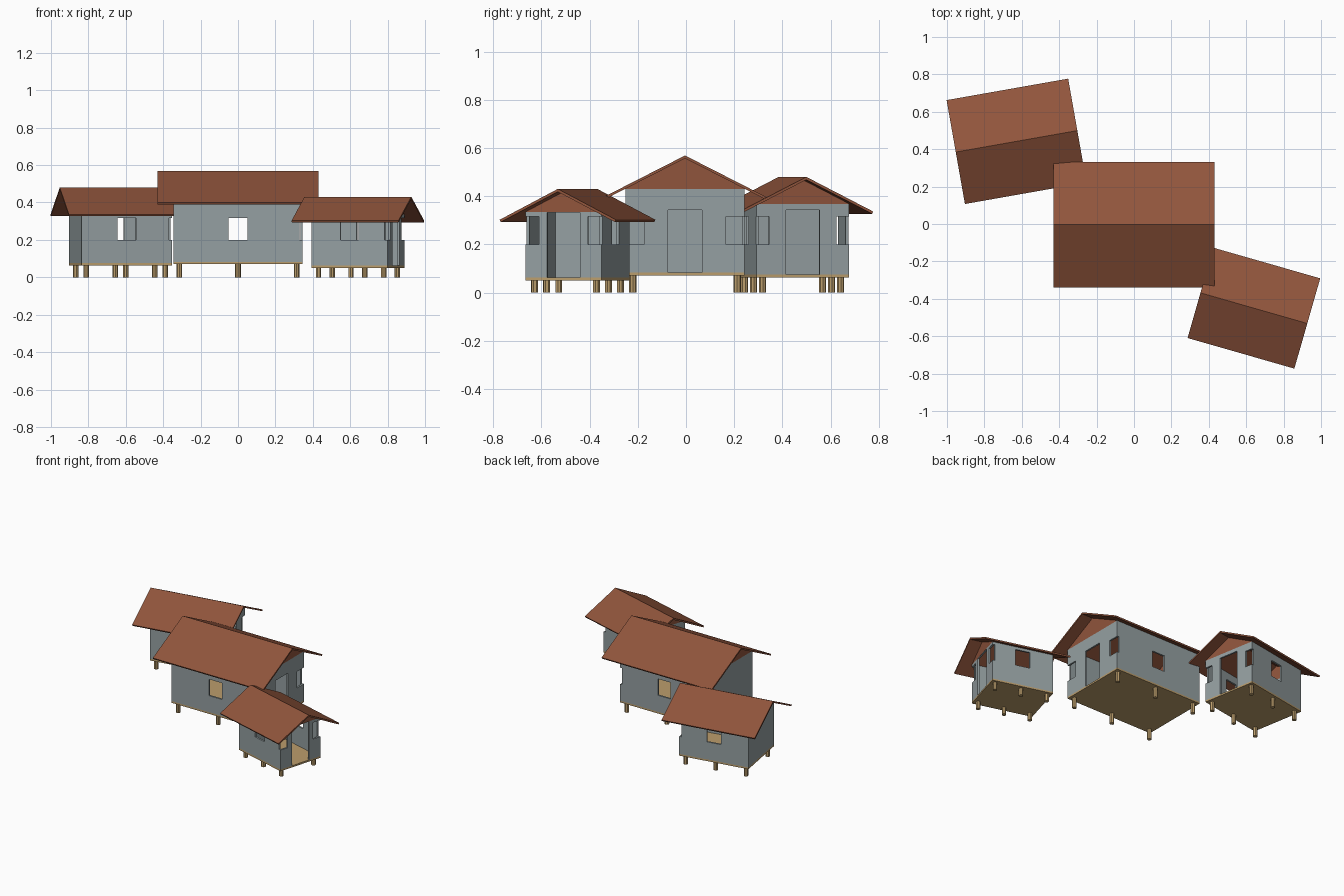
import bpy, bmesh, math
from mathutils import Matrix, Vector

if "Cube" in bpy.data.objects:
    bpy.data.objects.remove(bpy.data.objects["Cube"])


def material(name, rgb):
    m = bpy.data.materials.new(name)
    m.diffuse_color = (*rgb, 1)
    m.use_nodes = True
    m.node_tree.nodes["Principled BSDF"].inputs["Base Color"].default_value = m.diffuse_color
    return m


WALL = material("grey_wall", (0.30, 0.35, 0.36))
ROOF = material("brown_roof", (0.28, 0.09, 0.045))
WOOD = material("tan_wood", (0.50, 0.34, 0.15))

SLOPE, THICK, SLAB = 0.51, 0.012, 0.012
OVER_X, OVER_Y = 0.085, 0.087
WIN_LOW, WIN_TOP, DOOR_TOP = 0.20, 0.316, 0.344


def add(name, bm, mat, matrix):
    bmesh.ops.recalc_face_normals(bm, faces=bm.faces)
    me = bpy.data.meshes.new(name)
    bm.to_mesh(me)
    bm.free()
    ob = bpy.data.objects.new(name, me)
    me.materials.append(mat)
    ob.matrix_world = matrix
    bpy.context.collection.objects.link(ob)
    return ob


def box(name, lo, hi, mat, matrix):
    bm = bmesh.new()
    lo, hi = Vector(lo), Vector(hi)
    size = hi - lo
    bmesh.ops.create_cube(bm, size=1, matrix=Matrix.Translation((lo + hi) / 2)
                          @ Matrix.Diagonal((*size, 1)))
    return add(name, bm, mat, matrix)


def prism(name, profile, x0, x1, mat, matrix):
    """Extrude a (y, z) profile along x."""
    bm = bmesh.new()
    face = bm.faces.new([bm.verts.new((x0, y, z)) for y, z in profile])
    ext = bmesh.ops.extrude_face_region(bm, geom=[face])
    verts = [g for g in ext["geom"] if isinstance(g, bmesh.types.BMVert)]
    bmesh.ops.translate(bm, verts=verts, vec=(x1 - x0, 0, 0))
    return add(name, bm, mat, matrix)


def cut(ob, lo, hi, matrix):
    cutter = box("cutter", lo, hi, WALL, matrix)
    cutter.hide_render = True
    mod = ob.modifiers.new("cut", "BOOLEAN")
    mod.operation, mod.solver, mod.object = "DIFFERENCE", "EXACT", cutter
    bpy.context.view_layer.objects.active = ob
    bpy.ops.object.modifier_apply(modifier=mod.name)
    bpy.data.objects.remove(cutter)


def hut(label, x, y, angle, width, depth, floor, wall_top, win_inner):
    mx = Matrix.Translation((x, y, 0)) @ Matrix.Rotation(math.radians(angle), 4, "Z")
    w, d = width / 2, depth / 2
    top = floor + SLAB

    # floor and stilts
    box(label + "_floor", (-w, -d, floor), (w, d, top), WOOD, mx)
    bm = bmesh.new()
    for u in (-w + 0.031, 0, w - 0.031):
        for v in (-d + 0.031, d - 0.031):
            bmesh.ops.create_cone(bm, cap_ends=True, segments=8, radius1=0.015, radius2=0.015,
                                  depth=floor, matrix=Matrix.Translation((u, v, floor / 2)))
    add(label + "_stilts", bm, WOOD, mx)

    # hollow walls with see-through windows, end door and corner windows
    walls = box(label + "_walls", (-w, -d, top), (w, d, wall_top), WALL, mx)
    t = THICK
    cut(walls, (-w + t, -d + t, top - 0.05), (w - t, d - t, wall_top + 0.05), mx)
    cut(walls, (-0.05, -d - 0.05, WIN_LOW), (0.05, d + 0.05, WIN_TOP), mx)
    door_top = min(DOOR_TOP, wall_top - 0.002)
    cut(walls, (w - 0.03, -0.071, top - 0.03), (w + 0.03, 0.071, door_top), mx)
    for s in (-1, 1):
        a, b = sorted((s * win_inner, s * (d + 0.03)))
        cut(walls, (w - 0.016, a, WIN_LOW), (w + 0.03, b, WIN_TOP), mx)

    # gable ends
    apex = wall_top + SLOPE * d
    tri = [(-d, wall_top), (d, wall_top), (0, apex)]
    prism(label + "_gable_left", tri, -w, -w + t, ROOF, mx)
    prism(label + "_gable_right", tri, w - t, w, ROOF, mx)

    # pitched roof with overhang
    e = d + OVER_Y
    low = apex - SLOPE * e
    n = 0.005
    prism(label + "_roof", [(-e + n, low + n * SLOPE), (0, apex), (e - n, low + n * SLOPE),
                            (e, low + 0.012), (0, apex + 0.012), (-e, low + 0.012)],
          -w - OVER_X, w + OVER_X, ROOF, mx)


hut("main_hut", 0.0, -0.004, 0, 0.69, 0.495, 0.071, 0.431, 0.17)
hut("left_hut", -0.628, 0.442, 10, 0.49, 0.39, 0.064, 0.369, 0.142)
hut("right_hut", 0.641, -0.45, -16, 0.424, 0.328, 0.05, 0.335, 0.105)
